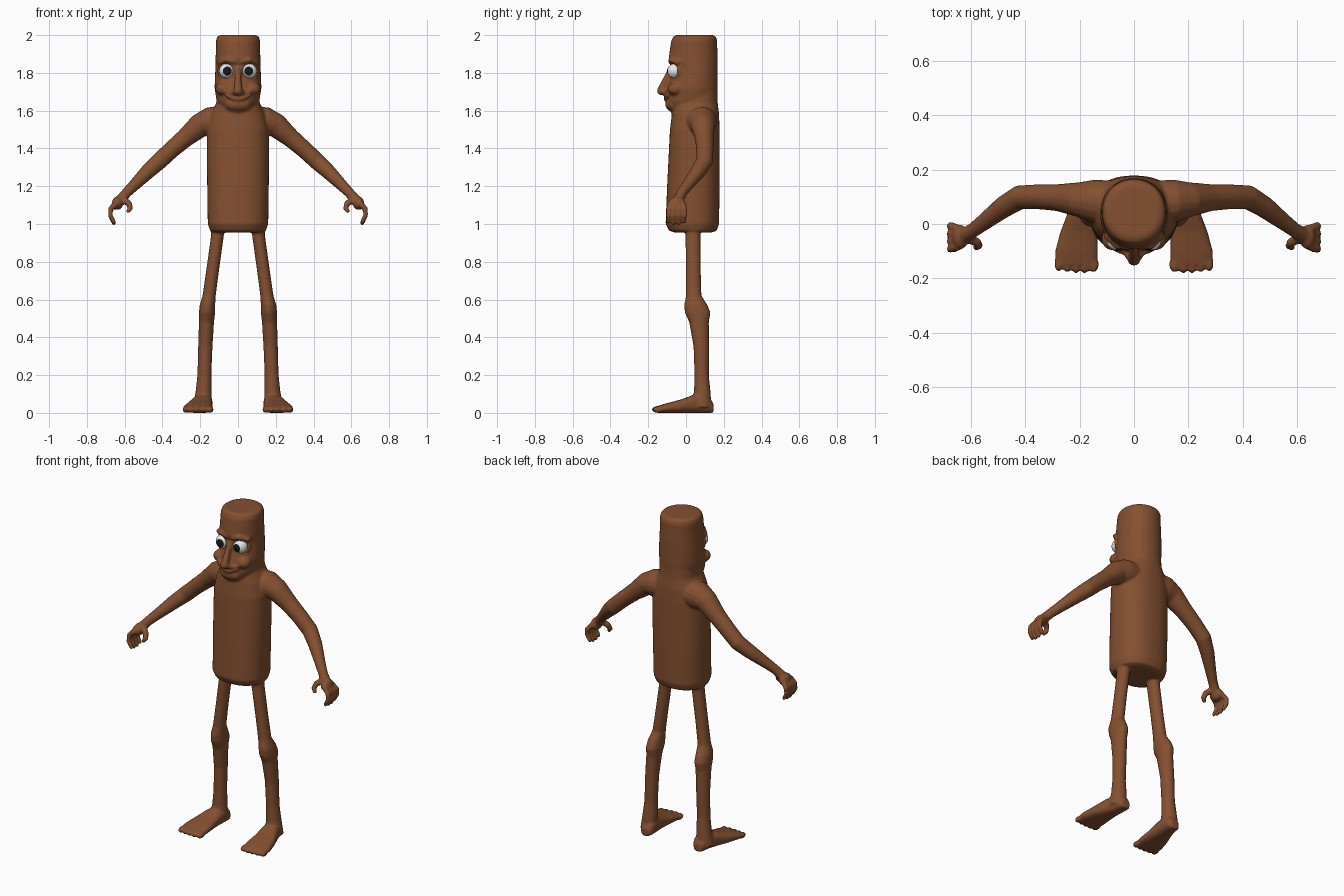
import bpy, bmesh, math
from mathutils import Vector, Matrix


def material(name, rgb):
    m = bpy.data.materials.new(name)
    m.diffuse_color = (*rgb, 1)
    return m


brown = material("bark brown", (0.23, 0.08, 0.03))
white = material("eye white", (0.85, 0.85, 0.85))
black = material("pupil black", (0.01, 0.01, 0.01))

bm = bmesh.new()
X, Y, Z = Vector((1, 0, 0)), Vector((0, 1, 0)), Vector((0, 0, 1))


def loft(rings, n=32, p=2.0):
    """Closed skin through rings of (centre, u axis, v axis, ru, rv)."""
    def power(c):
        return math.copysign(abs(c) ** (2 / p), c)
    loops = []
    for c, u, v, ru, rv in rings:
        angles = [2 * math.pi * i / n for i in range(n)]
        loops.append([bm.verts.new(Vector(c) + u * ru * power(math.cos(a)) + v * rv * power(math.sin(a)))
                      for a in angles])
    for a, b in zip(loops, loops[1:]):
        for i in range(n):
            j = (i + 1) % n
            bm.faces.new((a[i], a[j], b[j], b[i]))
    bm.faces.new(loops[0])
    bm.faces.new(loops[-1])


def blob(c, r):
    m = Matrix.Translation(c) @ Matrix.Diagonal((*r, 1))
    bmesh.ops.create_icosphere(bm, subdivisions=3, radius=1, matrix=m)


def tube(pts, s=1):
    """Round limb through (x, y, z, radius) points with round ends."""
    cs = [Vector((s * q[0], q[1], q[2])) for q in pts]
    rings = []
    for i, c in enumerate(cs):
        t = cs[min(i + 1, len(cs) - 1)] - cs[max(i - 1, 0)]
        u = t.cross(Vector((0.1, 1, 0.1))).normalized()
        v = t.cross(u).normalized()
        rings.append((c, u, v, pts[i][3], pts[i][3]))
    loft(rings, 16)
    for i in (0, -1):
        blob(cs[i], [pts[i][3]] * 3)


def column(rows, p):
    """Horizontal sections given as (z, half width, front y, back y)."""
    loft([((0, (f + b) / 2, z), X, Y, w, (b - f) / 2) for z, w, f, b in rows], 48, p)


# torso
column([(.955, .125, -.06, .135), (.965, .148, -.09, .162), (1.0, .16, -.108, .175),
        (1.2, .163, -.1, .178), (1.4, .165, -.09, .178), (1.5, .163, -.085, .178),
        (1.58, .145, -.075, .175), (1.64, .115, -.07, .168), (1.7, .11, -.06, .165)], 2.3)
# head
column([(1.585, .06, -.075, .12), (1.605, .095, -.093, .155), (1.65, .113, -.104, .165),
        (1.72, .124, -.1, .168), (1.78, .122, -.082, .168), (1.82, .12, -.077, .168),
        (1.87, .119, -.092, .168), (1.92, .117, -.086, .166), (1.97, .117, -.078, .165),
        (1.992, .11, -.068, .158), (2.001, .092, -.05, .14)], 2.1)

# nose, chin and smiling lips
tube([(0, -.08, 1.82, .014), (0, -.108, 1.76, .018), (0, -.13, 1.705, .024)])
blob((0, -.07, 1.635), (.07, .04, .04))
for z, y in ((1.684, -.1), (1.662, -.1)):
    tube([(x, y + 2.5 * x * x - .008, z + 5 * x * x, .011 - abs(x) * .05)
          for x in (-.065, -.04, -.02, 0, .02, .04, .065)])

for s in (-1, 1):
    # face: nostril, cheek, brow, eyelid rim
    blob((s * .022, -.112, 1.698), (.014, .018, .013))
    blob((s * .078, -.055, 1.715), (.042, .042, .035))
    tube([(.02, -.082, 1.86, .013), (.06, -.08, 1.87, .015), (.1, -.045, 1.855, .013)], s)
    tube([(.06 + .042 * math.cos(a), -.056 + .02 * math.cos(a), 1.81 + .042 * math.sin(a), .009)
          for a in [i * math.pi / 8 for i in range(17)]], s)

    # arm
    tube([(.08, .08, 1.545, .08), (.15, .085, 1.54, .079), (.205, .09, 1.52, .064),
          (.28, .097, 1.455, .05), (.35, .1, 1.395, .046), (.42, .098, 1.33, .045),
          (.48, .062, 1.275, .04), (.55, .008, 1.205, .031), (.59, -.022, 1.165, .027),
          (.62, -.04, 1.13, .028)], s)
    # hand: palm, fingers, thumb
    blob((s * .638, -.048, 1.11), (.03, .045, .036))
    for i in range(4):
        y = -.006 - .028 * i
        tip = 1.012 - .008 * (i in (1, 2))
        tube([(.65, y * .8 - .012, 1.105, .016), (.674, y, 1.08, .0145),
              (.676, y - .003, 1.045, .013), (.658, y - .004, tip, .011)], s)
    tube([(.61, -.05, 1.13, .019), (.577, -.068, 1.108, .017),
          (.57, -.08, 1.082, .015), (.581, -.086, 1.068, .012)], s)

    # leg
    loft([((s * x, y, z), X, Y, rx, ry) for z, x, y, rx, ry in (
        (1.0, .105, .037, .036, .041), (.93, .11, .037, .034, .04), (.75, .135, .039, .034, .039),
        (.62, .153, .041, .035, .041), (.57, .162, .052, .041, .062), (.53, .164, .062, .043, .068),
        (.48, .167, .069, .04, .052), (.35, .173, .081, .038, .041), (.2, .178, .083, .037, .038),
        (.11, .182, .086, .043, .044), (.03, .19, .08, .05, .055))])
    # foot and toes
    loft([((s * x, y, h / 2), X, Z, rx, h / 2) for y, x, rx, h in (
        (.145, .178, .025, .05), (.125, .178, .04, .08), (.08, .182, .047, .1),
        (.03, .192, .056, .092), (-.03, .203, .068, .07), (-.1, .211, .079, .052),
        (-.15, .212, .078, .037))], 32, 2.6)
    for i in range(5):
        blob((s * (.149 + .032 * i), -.153 + .003 * abs(i - 1.5), .018),
             (.02 - .001 * i, .03, .018))

# blend all body parts into one smooth skin
bmesh.ops.recalc_face_normals(bm, faces=bm.faces)
mesh = bpy.data.meshes.new("figure_body")
bm.to_mesh(mesh)
bm.free()
mesh.materials.append(brown)
body = bpy.data.objects.new("figure_body", mesh)
bpy.context.collection.objects.link(body)
rm = body.modifiers.new("blend", 'REMESH')
rm.mode = 'VOXEL'
rm.voxel_size = .006
rm.use_smooth_shade = True
sm = body.modifiers.new("soften", 'SMOOTH')
sm.factor = .5
sm.iterations = 6

# eyes: white balls with a black front cap
for s, side in ((-1, "right"), (1, "left")):
    bm = bmesh.new()
    bmesh.ops.create_uvsphere(bm, u_segments=32, v_segments=20, radius=.04)
    for f in bm.faces:
        f.smooth = True
        f.material_index = int(f.calc_center_median().normalized().z > math.cos(math.radians(36)))
    look = Vector((-s * .1, -1, 0)).to_track_quat('Z', 'Y').to_matrix().to_4x4()
    bm.transform(Matrix.Translation((s * .06, -.06, 1.81)) @ look)
    me = bpy.data.meshes.new(side + "_eye")
    bm.to_mesh(me)
    bm.free()
    me.materials.append(white)
    me.materials.append(black)
    bpy.context.collection.objects.link(bpy.data.objects.new(side + "_eye", me))
